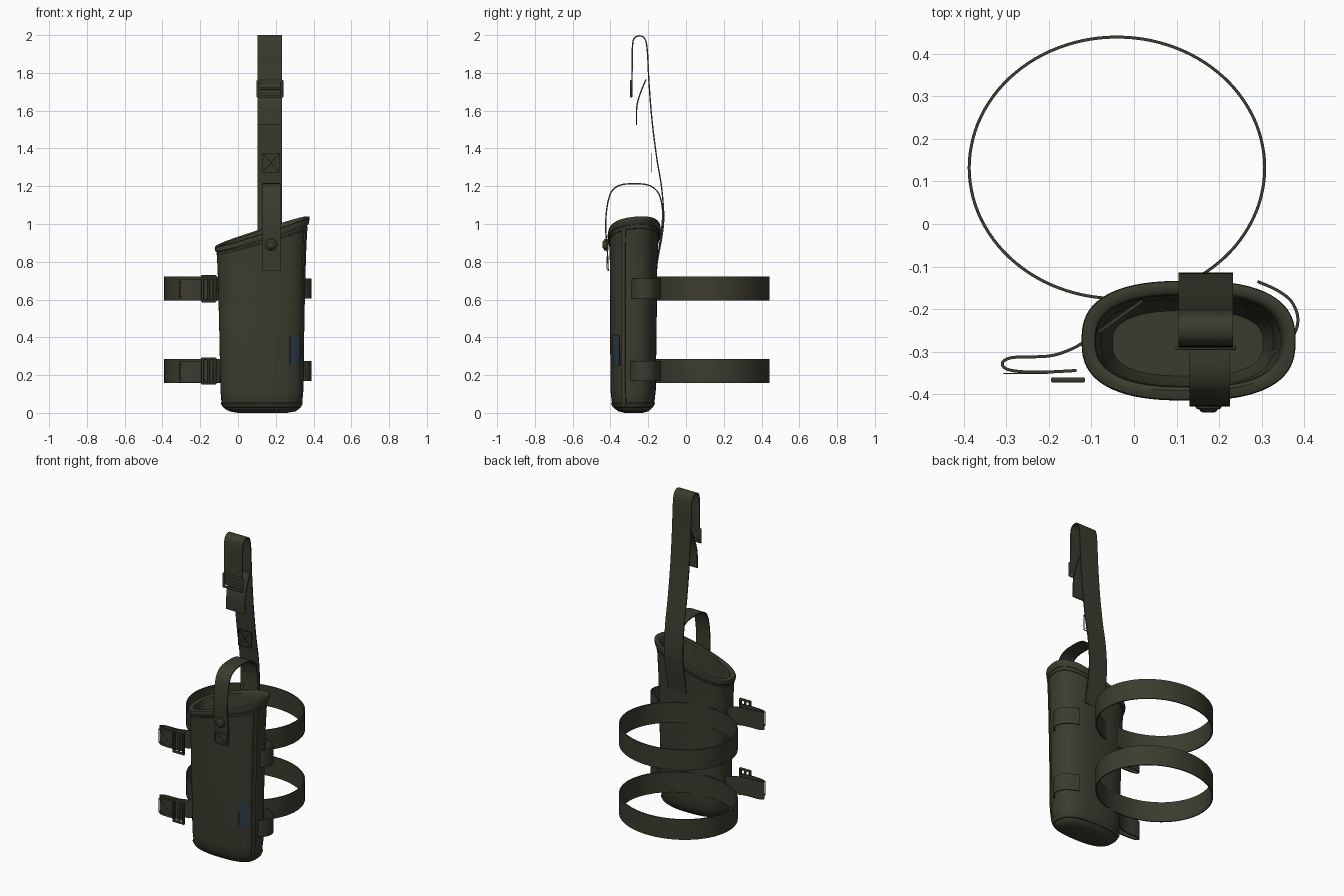
import bpy, bmesh, math
from mathutils import Vector

if "Cube" in bpy.data.objects:
    bpy.data.objects.remove(bpy.data.objects["Cube"])


def material(name, col):
    m = bpy.data.materials.new(name)
    m.diffuse_color = (*col, 1)
    m.use_nodes = True
    m.node_tree.nodes["Principled BSDF"].inputs["Base Color"].default_value = m.diffuse_color
    return m


OLIVE = material("olive_fabric", (0.045, 0.044, 0.028))
BLUE = material("blue_label", (0.027, 0.045, 0.068))


def finish(name, bm, mat=OLIVE, angle=40):
    bmesh.ops.recalc_face_normals(bm, faces=bm.faces)
    me = bpy.data.meshes.new(name)
    bm.to_mesh(me)
    bm.free()
    me.materials.append(mat)
    ob = bpy.data.objects.new(name, me)
    bpy.context.collection.objects.link(ob)
    bpy.ops.object.select_all(action='DESELECT')
    ob.select_set(True)
    bpy.context.view_layer.objects.active = ob
    bpy.ops.object.shade_smooth_by_angle(angle=math.radians(angle))
    return ob


def loft(bm, loops, wrap=True):
    """Join equal-length point loops with quads."""
    rows = [[bm.verts.new(p) for p in lp] for lp in loops]
    n = len(rows[0])
    for a, b in zip(rows, rows[1:]):
        for i in range(n if wrap else n - 1):
            j = (i + 1) % n
            bm.faces.new((a[i], a[j], b[j], b[i]))
    return rows


# Pouch profile: height fraction, x min, x max, y min, y max
ROWS = [(0, 0.0, 0.26, -0.325, -0.23), (0.008, -0.045, 0.305, -0.358, -0.2),
        (0.022, -0.07, 0.325, -0.378, -0.183), (0.05, -0.087, 0.338, -0.392, -0.168),
        (0.12, -0.093, 0.345, -0.40, -0.16), (0.5, -0.10, 0.35, -0.402, -0.155),
        (0.8, -0.107, 0.358, -0.403, -0.152), (0.95, -0.112, 0.365, -0.405, -0.146),
        (1.0, -0.116, 0.373, -0.407, -0.14)]


def surf(a, t, off=0.0):
    """Point on the pouch wall at angle a and height fraction t, with the slanted mouth."""
    for r0, r1 in zip(ROWS, ROWS[1:]):
        if t <= r1[0]:
            break
    f = (t - r0[0]) / (r1[0] - r0[0])
    x0, x1, y0, y1 = [p + (q - p) * f for p, q in zip(r0[1:], r1[1:])]
    c, s = math.cos(a), math.sin(a)
    e = 2 / 2.6
    x = (x0 + x1) / 2 + ((x1 - x0) / 2 + off) * math.copysign(abs(c) ** e, c)
    y = (y0 + y1) / 2 + ((y1 - y0) / 2 + off) * math.copysign(abs(s) ** e, s)
    top = 0.88 + 0.155 * (x + 0.12) / 0.49 + 0.1 * (y + 0.275)
    return Vector((x, y, t + (top - 1) * t * t))


N = 72
RING = [2 * math.pi * i / N for i in range(N)]


def wall(name, profile, caps=False):
    """Closed band around the pouch from (t, offset) pairs."""
    bm = bmesh.new()
    rows = loft(bm, [[surf(a, t, o) for a in RING] for t, o in profile])
    if caps:
        bm.faces.new(rows[0])
        bm.faces.new(rows[-1])
    return finish(name, bm)


def patch(name, a0, a1, t0, t1, off, mat=OLIVE):
    """Thin panel hugging the pouch wall."""
    bm = bmesh.new()
    A = [math.radians(a0 + (a1 - a0) * i / 8) for i in range(9)]
    T = [t0 + (t1 - t0) * i / 12 for i in range(13)]
    loft(bm, [[surf(a, t, -0.002) for a in A] + [surf(a, t, off) for a in reversed(A)] for t in T])
    return finish(name, bm, mat)


def smooth(pts, closed=False, k=6):
    """Catmull-Rom through 2D points."""
    P = [Vector(p) for p in pts]
    n, out = len(P), []
    for i in range(n if closed else n - 1):
        g = (lambda j: P[j % n]) if closed else (lambda j: P[max(0, min(n - 1, j))])
        a, b, c, d = g(i - 1), g(i), g(i + 1), g(i + 2)
        for s in range(k):
            t = s / k
            out.append(0.5 * (2 * b + (c - a) * t + (2 * a - 5 * b + 4 * c - d) * t * t
                              + (3 * b - a - 3 * c + d) * t ** 3))
    return out if closed else out + [P[-1]]


def strap(name, pts, lo, hi, axis, thick=0.007, closed=False):
    """Flat webbing: 2D path swept to a width between lo and hi along axis."""
    P = smooth(pts, closed)
    n, loops = len(P), []
    for i, p in enumerate(P):
        q0 = P[i - 1] if closed or i else p
        q1 = P[(i + 1) % n] if closed or i < n - 1 else p
        d = (q1 - q0).normalized()
        o = Vector((-d.y, d.x)) * thick / 2
        ring = [(p + o, lo), (p + o, hi), (p - o, hi), (p - o, lo)]
        loops.append([(w, v.x, v.y) if axis == 'x' else (v.x, v.y, w) for v, w in ring])
    bm = bmesh.new()
    if closed:
        loops.append(loops[0])
    rows = loft(bm, loops)
    if closed:
        bmesh.ops.remove_doubles(bm, verts=bm.verts, dist=1e-5)
    else:
        bm.faces.new(rows[0])
        bm.faces.new(rows[-1])
    return finish(name, bm)


def bar(bm, c, size, rot=0.0):
    """Box in bm, turned about y."""
    r = bmesh.ops.create_cube(bm, size=1)
    for v in r['verts']:
        x, y, z = (v.co[i] * size[i] for i in range(3))
        v.co = (c[0] + x * math.cos(rot) - z * math.sin(rot), c[1] + y,
                c[2] + x * math.sin(rot) + z * math.cos(rot))


def buckle(name, c, w, h, upright):
    """Sliding buckle: frame and centre bar facing front."""
    bm = bmesh.new()
    b, x, y, z = 0.014, *c
    for s in (-1, 1):
        bar(bm, (x + s * (w - b) / 2, y, z), (b, 0.012, h))
        bar(bm, (x, y, z + s * (h - b) / 2), (w, 0.012, b))
    bar(bm, c, (b, 0.012, h) if upright else (w, 0.012, b))
    ob = finish(name, bm)
    m = ob.modifiers.new("round", 'BEVEL')
    m.width, m.segments = 0.004, 2


def stitch(name, c, w, h):
    """Sewn square with a cross."""
    bm = bmesh.new()
    t = 0.003
    for s in (-1, 1):
        bar(bm, (c[0] + s * w / 2, c[1], c[2]), (t, t, h))
        bar(bm, (c[0], c[1], c[2] + s * h / 2), (w, t, t))
        bar(bm, c, (math.hypot(w, h), t, t), s * math.atan2(h, w))
    finish(name, bm)


# Pouch: outer wall, lip and lining down to the floor
wall("pouch", [(r[0], 0) for r in ROWS] + [(1, -0.018), (0.95, -0.022), (0.5, -0.022),
     (0.12, -0.022), (0.04, -0.03)], caps=True)
# Rolled binding round the mouth
wall("mouth_binding", [(0.965, -0.024), (0.964, 0.003), (0.97, 0.007), (0.99, 0.008), (1.0, 0.005),
     (1.003, -0.004), (1.003, -0.016), (0.995, -0.024), (0.965, -0.024)])
wall("mouth_seam", [(0.943, -0.002), (0.945, 0.003), (0.951, 0.003), (0.953, -0.002)])
# Base trim
wall("base_trim", [(0.028, -0.002), (0.03, 0.005), (0.052, 0.005), (0.056, -0.002)])
# Side flap seam and label on the front right corner
patch("side_seam", -24, -14, 0.05, 0.96, 0.007)
patch("label", -54, -30, 0.25, 0.41, 0.006, BLUE)

# Long hanging strap from the back, folded over at the top
strap("hanging_strap", [(-0.155, 0.78), (-0.145, 0.84), (-0.125, 0.95), (-0.118, 1.05), (-0.13, 1.2),
      (-0.155, 1.35), (-0.18, 1.55), (-0.196, 1.75), (-0.205, 1.92), (-0.218, 1.98), (-0.247, 1.996),
      (-0.276, 1.98), (-0.284, 1.93), (-0.285, 1.84), (-0.287, 1.69)], 0.104, 0.233, 'x')
strap("strap_tail", [(-0.212, 1.765), (-0.235, 1.71), (-0.255, 1.65), (-0.262, 1.6), (-0.262, 1.525)],
      0.104, 0.233, 'x')
buckle("top_buckle", (0.169, -0.29, 1.716), 0.142, 0.092, False)
stitch("strap_stitch", (0.175, -0.181, 1.325), 0.09, 0.1)

# Carry loop over the mouth with its press stud
strap("carry_loop", [(-0.412, 0.75), (-0.416, 0.85), (-0.425, 0.98), (-0.418, 1.09), (-0.395, 1.17),
      (-0.35, 1.205), (-0.28, 1.213), (-0.2, 1.206), (-0.15, 1.17), (-0.129, 1.11), (-0.124, 1.04),
      (-0.132, 0.95), (-0.15, 0.82)], 0.13, 0.225, 'x')
stitch("loop_stitch", (0.175, -0.42, 0.793), 0.08, 0.065)
bm = bmesh.new()
loft(bm, [[(0.175 + r * math.cos(a), y, 0.89 + r * math.sin(a)) for a in RING[::3]]
     for r, y in [(0.03, -0.41), (0.031, -0.428), (0.029, -0.433), (0.021, -0.436), (0.018, -0.441),
                  (0.01, -0.443), (0.001, -0.443)]])
finish("press_stud", bm)

# Two leg straps, each with a wide loop, a buckled tail and a side wrap
ellipse = [(-0.04 + 0.347 * math.cos(a), 0.132 + 0.307 * math.sin(a)) for a in RING[::4]]
tail = [(0.02, -0.18), (-0.03, -0.215), (-0.11, -0.272), (-0.15, -0.295), (-0.2, -0.31), (-0.28, -0.313),
        (-0.306, -0.322), (-0.306, -0.336), (-0.28, -0.345), (-0.22, -0.348), (-0.135, -0.344)]
wrap = [(0.29, -0.135), (0.335, -0.155), (0.368, -0.18), (0.384, -0.215), (0.38, -0.25),
        (0.358, -0.28), (0.32, -0.305)]
for tag, z in (("lower", 0.222), ("upper", 0.658)):
    strap(tag + "_leg_loop", ellipse, z - 0.063, z + 0.064, 'z', closed=True)
    strap(tag + "_buckle_tail", tail, z - 0.062, z + 0.05, 'z')
    strap(tag + "_side_wrap", wrap, z - 0.053, z + 0.053, 'z')
    buckle(tag + "_buckle", (-0.155, -0.366, z), 0.08, 0.145, True)
    stitch(tag + "_tail_stitch", (-0.255, -0.351, z - 0.004), 0.1, 0.085)
